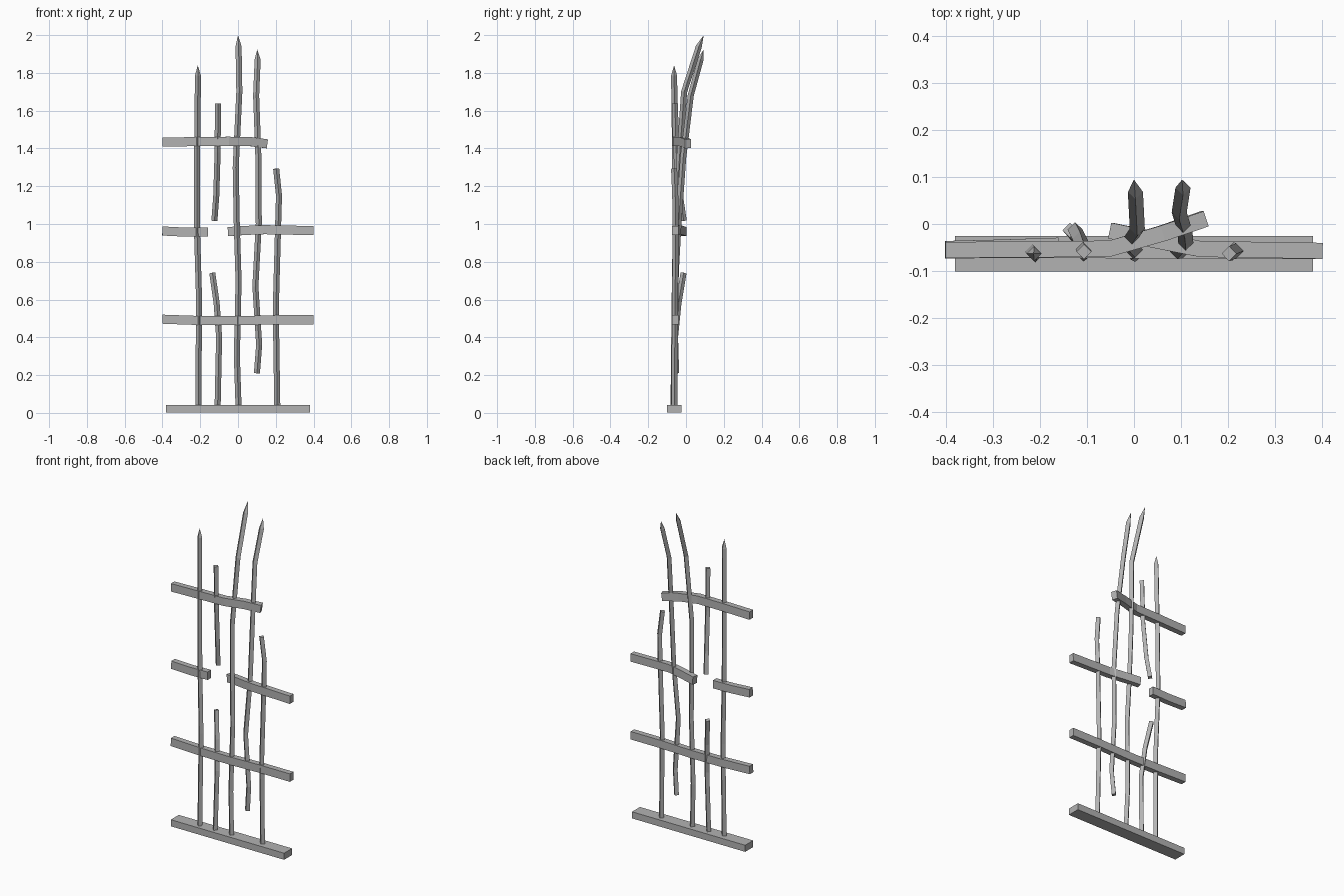
import bpy
import bmesh
from mathutils import Vector

cube = bpy.data.objects.get("Cube")
if cube:
    bpy.data.objects.remove(cube, do_unlink=True)

iron = bpy.data.materials.new("weathered grey")
iron.use_nodes = True
GREY = (0.45, 0.45, 0.45, 1)
iron.diffuse_color = GREY
iron.node_tree.nodes["Principled BSDF"].inputs["Base Color"].default_value = GREY


def sweep(name, path, section, side, pointed=False):
    """Sweep a four-sided section along a bent path, with flat or pointed end."""
    bm = bmesh.new()
    pts = [Vector(p) for p in path]
    last = len(pts) - 1
    rings = []
    for i, p in enumerate(pts):
        tangent = (pts[min(i + 1, last)] - pts[max(i - 1, 0)]).normalized()
        u = (side - tangent * side.dot(tangent)).normalized()
        v = tangent.cross(u)
        if pointed and i == last:
            tip = bm.verts.new(p)
        else:
            rings.append([bm.verts.new(p + u * a + v * b) for a, b in section])
    n = len(section)
    for lower, upper in zip(rings, rings[1:]):
        for k in range(n):
            m = (k + 1) % n
            bm.faces.new((lower[k], lower[m], upper[m], upper[k]))
    bm.faces.new(rings[0][::-1])
    if pointed:
        for k in range(n):
            bm.faces.new((rings[-1][k], rings[-1][(k + 1) % n], tip))
    else:
        bm.faces.new(rings[-1])
    bmesh.ops.recalc_face_normals(bm, faces=bm.faces[:])
    mesh = bpy.data.meshes.new(name)
    bm.to_mesh(mesh)
    bm.free()
    mesh.materials.append(iron)
    obj = bpy.data.objects.new(name, mesh)
    bpy.context.collection.objects.link(obj)
    return obj


def rect(w, h):
    return [(-w, -h), (w, -h), (w, h), (-w, h)]


R = 0.016
DIAMOND = [(R, 0), (0, R), (-R, 0), (0, -R)]
X, Y = Vector((1, 0, 0)), Vector((0, 1, 0))

# Ground beam
sweep("base_beam", [(-.38, -.063, .021), (.38, -.063, .021)], rect(.038, .02), Y)

# Horizontal rails, some snapped and bent
rails = {
    "lower_rail": [(-.4, -.056, .496), (-.2, -.055, .489), (0, -.056, .488),
                   (.2, -.057, .493), (.4, -.057, .493)],
    "middle_rail_right": [(-.4, -.053, .963), (-.28, -.05, .957), (-.16, -.046, .957)],
    "middle_rail_left": [(-.05, -.014, .96), (.04, -.033, .966), (.14, -.053, .97),
                         (.4, -.057, .965)],
    "upper_rail": [(-.4, -.055, 1.433), (-.2, -.054, 1.437), (-.05, -.052, 1.438),
                   (.06, -.02, 1.437), (.15, .011, 1.425)],
}
for name, path in rails.items():
    sweep(name, path, rect(.017, .024), Y)

# Full-height bars with spear tips
spears = {
    "outer_right_bar": [(-.21, -.066, .03), (-.206, -.06, .6), (-.218, -.054, 1.0),
                        (-.216, -.058, 1.4), (-.212, -.063, 1.785), (-.213, -.063, 1.84)],
    "centre_bar": [(.003, -.065, .03), (-.006, -.06, .3), (.003, -.055, .7),
                   (-.007, -.045, 1.02), (-.012, -.038, 1.3), (.007, -.01, 1.7),
                   (.003, .068, 1.94), (0, .094, 2.0)],
    "inner_left_bar": [(.1, -.052, .21), (.112, -.057, .36), (.092, -.058, .67),
                       (.11, -.04, 1.0), (.108, -.015, 1.35), (.096, .025, 1.68),
                       (.104, .077, 1.87), (.102, .094, 1.925)],
}
for name, path in spears.items():
    sweep(name, path, DIAMOND, X, pointed=True)

# Snapped bars with blunt ends
broken = {
    "broken_bar_lower": [(-.108, -.064, .03), (-.1, -.058, .4), (-.113, -.04, .58),
                         (-.136, -.013, .74)],
    "broken_bar_upper": [(-.125, -.012, 1.017), (-.115, -.032, 1.15),
                         (-.108, -.052, 1.38), (-.106, -.059, 1.638)],
    "outer_left_bar": [(.208, -.062, .03), (.2, -.058, .55), (.212, -.055, .98),
                       (.217, -.057, 1.15), (.202, -.063, 1.293)],
}
for name, path in broken.items():
    sweep(name, path, DIAMOND, X)
